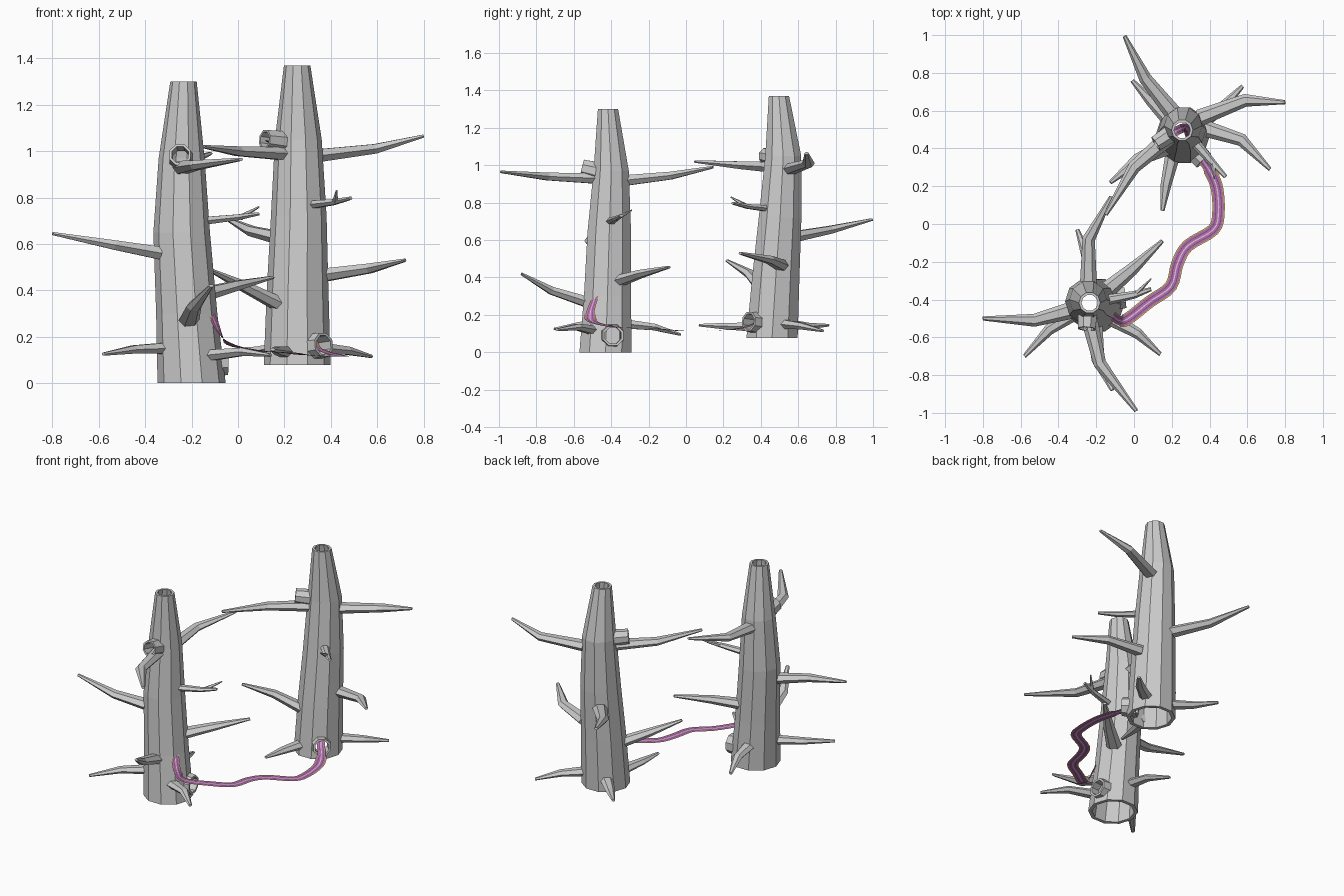
import bpy, bmesh, math
from mathutils import Vector as V

if "Cube" in bpy.data.objects:
    bpy.data.objects.remove(bpy.data.objects["Cube"])


def make(name, bm):
    me = bpy.data.meshes.new(name)
    bm.to_mesh(me)
    bm.free()
    ob = bpy.data.objects.new(name, me)
    bpy.context.collection.objects.link(ob)
    return ob


def loft(name, rings, sides, axis, flat=1.0, loop=False, turn=0.0):
    """Skin rings of (centre, radius); flat squashes the height, loop joins last to first."""
    d = V(axis).normalized()
    u = d.cross(V((0, 0, 1)))
    u = u.normalized() if u.length > 0.3 else V((1, 0, 0))
    w = u.cross(d).normalized()
    bm = bmesh.new()
    vs = []
    for c, r in rings:
        row = []
        for k in range(sides):
            a = 2 * math.pi * (k + turn) / sides
            row.append(bm.verts.new(V(c) + u * r * math.cos(a) + w * r * flat * math.sin(a)))
        vs.append(row)
    pairs = list(zip(vs, vs[1:]))
    if loop:
        pairs.append((vs[-1], vs[0]))
    else:
        bm.faces.new(vs[0])
        bm.faces.new(vs[-1])
    for p, q in pairs:
        for k in range(sides):
            j = (k + 1) % sides
            bm.faces.new((p[k], p[j], q[j], q[k]))
    bmesh.ops.recalc_face_normals(bm, faces=bm.faces)
    return make(name, bm)


def trunk(name, rings, knots):
    # hollow trunk: outer skin up, inner skin down
    inner = [(V(c), r - (0.014 if i == len(rings) - 1 else 0.022)) for i, (c, r) in enumerate(rings)]
    ob = loft(name, rings + inner[::-1], 10, (0, 0, 1), loop=True)
    for i, (a, b, r) in enumerate(knots):
        a, b = V(a), V(b)
        d = (b - a).normalized()
        # opening through the trunk wall
        cut = loft("cutter", [(a - d * 0.05, r * 0.72), (b + d * 0.05, r * 0.72)], 8, d, turn=0.5)
        cut.hide_render = True
        m = ob.modifiers.new("hole", 'BOOLEAN')
        m.operation, m.solver, m.object = 'DIFFERENCE', 'EXACT', cut
        bpy.context.view_layer.objects.active = ob
        bpy.ops.object.modifier_apply(modifier=m.name)
        bpy.data.objects.remove(cut)
        # hollow knot collar
        loft(f"{name}_knot_{i}", [(a, r), (b, r * 0.9), (b, r * 0.7), (a, r * 0.72)], 8, d,
             loop=True, turn=0.5)


def axis_at(rings, z):
    for (c0, r0), (c1, r1) in zip(rings, rings[1:]):
        if z <= c1[2]:
            t = (z - c0[2]) / (c1[2] - c0[2])
            return V(c0).lerp(V(c1), t), r0 + (r1 - r0) * t
    return V(rings[-1][0]), rings[-1][1]


def branches(name, rings, data):
    for i, (base, mid, tip, s) in enumerate(data):
        c, r = axis_at(rings, base[2])
        d = V((base[0] - c.x, base[1] - c.y, 0)).normalized()
        b = V((c.x, c.y, base[2])) + d * r * 0.84
        loft(f"{name}_branch_{i}", [(b, 0.046 * s), (V(mid), 0.034 * s), (V(tip), 0.011)],
             6, V(tip) - b, flat=0.7)


def twig(name, a, b):
    loft(name, [(a, 0.014), (b, 0.004)], 5, V(b) - V(a))


# front left trunk
A = [((-.20, -.43, 0), .147), ((-.221, -.42, .3), .132), ((-.243, -.41, .65), .122),
     ((-.243, -.40, .97), .099), ((-.235, -.417, 1.30), .057)]
trunk("front_trunk", A, [((-.10, -.395, .09), (-.045, -.39, .09), .066),
                         ((-.245, -.47, .965), (-.25, -.555, .985), .055)])
branches("front_trunk", A, [
    ((-.34, -.46, .56), (-.53, -.51, .595), (-.80, -.50, .645), 1),
    ((-.33, -.48, .15), (-.45, -.56, .145), (-.58, -.70, .125), .85),
    ((-.24, -.28, .92), (-.24, -.08, .945), (-.12, .145, .99), 1),
    ((-.24, -.52, .93), (-.18, -.74, .94), (.012, -.99, .965), 1),
    ((-.21, -.56, .27), (-.19, -.72, .33), (-.115, -.88, .42), 1),
    ((-.13, -.34, .385), (-.01, -.24, .42), (.15, -.09, .456), 1),
    ((-.11, -.40, .70), (.0, -.375, .715), (.09, -.345, .73), .6),
    ((-.11, -.51, .12), (.02, -.58, .135), (.14, -.69, .12), .85),
    ((-.24, -.28, .15), (-.25, -.17, .135), (-.30, -.03, .095), .85)])
twig("front_trunk_twig", (.01, -.37, .715), (.09, -.29, .76))

# back right trunk
B = [((.255, .46, .077), .144), ((.257, .48, .4), .133), ((.262, .503, .72), .120),
     ((.26, .52, 1.05), .101), ((.255, .497, 1.37), .057)]
trunk("back_trunk", B, [((.31, .40, .155), (.37, .335, .165), .062),
                        ((.19, .475, 1.04), (.115, .425, 1.05), .05)])
branches("back_trunk", B, [
    ((.20, .60, .62), (.06, .77, .655), (-.05, .995, .71), 1),
    ((.36, .57, .98), (.59, .655, 1.01), (.80, .645, 1.065), 1),
    ((.38, .55, .15), (.47, .62, .14), (.575, .73, .115), .85),
    ((.17, .57, .15), (.09, .65, .14), (-.01, .76, .145), .85),
    ((.37, .51, .465), (.57, .445, .495), (.72, .29, .53), 1),
    ((.34, .41, .77), (.41, .33, .78), (.485, .25, .797), .6),
    ((.20, .35, .135), (.17, .21, .14), (.15, .07, .145), .85),
    ((.16, .40, .345), (.02, .34, .42), (-.125, .22, .49), 1),
    ((.17, .45, .99), (.0, .30, 1.0), (-.15, .05, 1.02), 1)])
twig("back_trunk_twig", (.42, .315, .785), (.425, .24, .83))

# flat striped ribbon from one trunk into the other and out at the upper knot
P = [V(p) for p in [
    (-.115, -.485, .30), (-.075, -.512, .21), (-.03, -.50, .165), (.085, -.41, .14),
    (.195, -.33, .132), (.23, -.21, .13), (.285, -.115, .122), (.42, -.03, .115),
    (.447, .06, .114), (.44, .185, .118), (.41, .265, .125), (.365, .335, .14),
    (.325, .39, .17), (.295, .47, .30), (.285, .50, .60), (.25, .505, .95), (.13, .435, 1.045)]]


def smooth(pts, n=4):
    q = [2 * pts[0] - pts[1]] + pts + [2 * pts[-1] - pts[-2]]
    out = []
    for a, b, c, d in zip(q, q[1:], q[2:], q[3:]):
        for i in range(n):
            t = i / n
            out.append(0.5 * (2 * b + (c - a) * t + (2 * a - 5 * b + 4 * c - d) * t * t
                              + (3 * b - a - 3 * c + d) * t ** 3))
    return out + [pts[-1]]


path = smooth(P)
edges = [-1, -.84, -.5, -.4, -.1, .1, .4, .5, .84, 1]
stripe = [0, 1, 2, 1, 3, 1, 2, 1, 0]
bm = bmesh.new()
rows = []
for i, p in enumerate(path):
    t = path[min(i + 1, len(path) - 1)] - path[max(i - 1, 0)]
    side = V((t.y, -t.x, 0)).normalized()
    half = 0.033 if 4 < i < 42 else 0.024
    rows.append([bm.verts.new(p + side * half * e) for e in edges])
for p, q in zip(rows, rows[1:]):
    for k, m in enumerate(stripe):
        bm.faces.new((p[k], p[k + 1], q[k + 1], q[k])).material_index = m
ribbon = make("ribbon", bm)
for nm, col in (("yellow", (.75, .58, .08, 1)), ("purple", (.45, .16, .42, 1)),
                ("dark_purple", (.16, .05, .17, 1)), ("lilac", (.75, .55, .75, 1))):
    mat = bpy.data.materials.new(nm)
    mat.diffuse_color = col
    mat.use_nodes = True
    mat.node_tree.nodes["Principled BSDF"].inputs["Base Color"].default_value = mat.diffuse_color
    ribbon.data.materials.append(mat)
